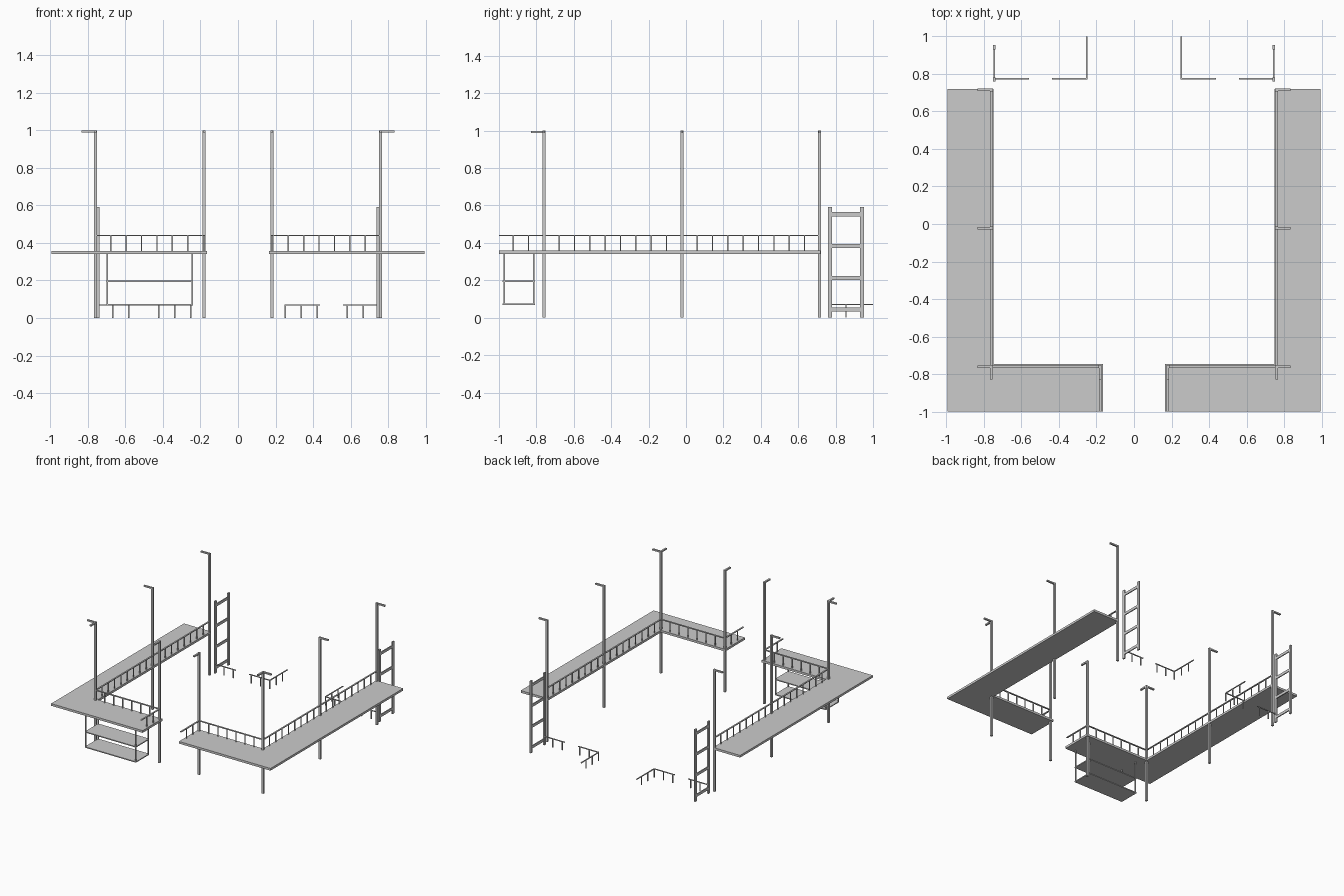
import bpy, bmesh
from mathutils import Matrix, Vector

if "Cube" in bpy.data.objects:
    bpy.data.objects.remove(bpy.data.objects["Cube"])


def add_box(bm, x0, x1, y0, y1, z0, z1):
    m = Matrix.Translation(((x0 + x1) / 2, (y0 + y1) / 2, (z0 + z1) / 2))
    m = m @ Matrix.Diagonal((abs(x1 - x0), abs(y1 - y0), abs(z1 - z0), 1))
    bmesh.ops.create_cube(bm, size=1, matrix=m)


def finish(bm, name, mirror=True):
    bmesh.ops.recalc_face_normals(bm, faces=bm.faces)
    me = bpy.data.meshes.new(name)
    bm.to_mesh(me)
    bm.free()
    ob = bpy.data.objects.new(name, me)
    bpy.context.collection.objects.link(ob)
    if mirror:
        ob.modifiers.new("mirror", 'MIRROR').use_axis[0] = True
        ob.modifiers["mirror"].use_mirror_merge = False
    return ob


def add_rail(bm, a, b, z_base, z_top, w, h, posts):
    # top bar from a to b, with uprights at the given distances from a
    a, b = Vector(a), Vector(b)
    lo = [min(a[i], b[i]) - w / 2 * (abs(a[i] - b[i]) < 1e-6) for i in (0, 1)]
    hi = [max(a[i], b[i]) + w / 2 * (abs(a[i] - b[i]) < 1e-6) for i in (0, 1)]
    add_box(bm, lo[0], hi[0], lo[1], hi[1], z_top - h, z_top)
    d = (b - a).normalized()
    for t in posts:
        p = a + d * t
        r = 0.0035
        add_box(bm, p.x - r, p.x + r, p.y - r, p.y + r, z_base, z_top - h / 2)


# L-shaped walkway deck
bm = bmesh.new()
outline = [(-0.995, -1), (-0.165, -1), (-0.165, -0.745),
           (-0.75, -0.745), (-0.75, 0.72), (-0.995, 0.72)]
face = bm.faces.new([bm.verts.new((x, y, 0.34)) for x, y in outline])
ext = bmesh.ops.extrude_face_region(bm, geom=[face])
verts = [v for v in ext["geom"] if isinstance(v, bmesh.types.BMVert)]
bmesh.ops.translate(bm, verts=verts, vec=(0, 0, 0.018))
finish(bm, "walkway_deck")

# lamp posts, each with arms pointing outwards
PX, PY, GX = -0.76, -0.76, -0.18
bm = bmesh.new()
arm_bm = bmesh.new()
for x, y, arms in [(PX, 0.715, "x"), (PX, -0.022, "x"), (PX, PY, "xy"), (GX, PY, "y")]:
    add_box(bm, x - 0.008, x + 0.008, y - 0.008, y + 0.008, 0, 1.0)
    if "x" in arms:
        add_box(arm_bm, x - 0.075, x + 0.008, y - 0.007, y + 0.007, 0.988, 0.9995)
    if "y" in arms:
        add_box(arm_bm, x - 0.007, x + 0.007, y - 0.068, y + 0.008, 0.988, 0.9995)
finish(bm, "lamp_post")
finish(arm_bm, "lamp_arm")

# railings on the walkway: long side, front side, gate end
STEP = 0.082
bm = bmesh.new()
for a, b, n in [((PX, PY), (PX, 0.72), 18), ((PX, PY), (GX, PY), 7), ((GX, PY), (GX, -1), 2)]:
    add_rail(bm, a, b, 0.355, 0.443, 0.012, 0.006, [STEP * i for i in range(1, n + 1)])
finish(bm, "walkway_railing")

# ladders behind the walkway
bm = bmesh.new()
for y in (0.77, 0.942):
    add_box(bm, -0.751, -0.739, y - 0.011, y + 0.011, 0, 0.592)
for z in (0.043, 0.213, 0.383, 0.553):
    add_box(bm, -0.749, -0.741, 0.781, 0.931, z - 0.011, z + 0.011)
finish(bm, "ladder")

# low barriers on the ground
bm = bmesh.new()
for a, b, posts in [((-0.252, 0.773), (-0.252, 1.0), (0, 0.082, 0.164)),
                    ((-0.252, 0.773), (-0.437, 0.773), (0.085, 0.17)),
                    ((-0.56, 0.773), (-0.745, 0.773), (0.023, 0.108))]:
    add_rail(bm, a, b, 0, 0.073, 0.008, 0.006, posts)
finish(bm, "low_barrier")

# hanging shelves under one front walkway
bm = bmesh.new()
for z in (0.071, 0.195):
    add_box(bm, -0.703, -0.24, -0.98, -0.808, z - 0.004, z + 0.004)
finish(bm, "hanging_shelf", False)
bm = bmesh.new()
for x in (-0.698, -0.245):
    for y in (-0.973, -0.815):
        add_box(bm, x - 0.004, x + 0.004, y - 0.004, y + 0.004, 0.071, 0.342)
finish(bm, "shelf_hanger", False)
